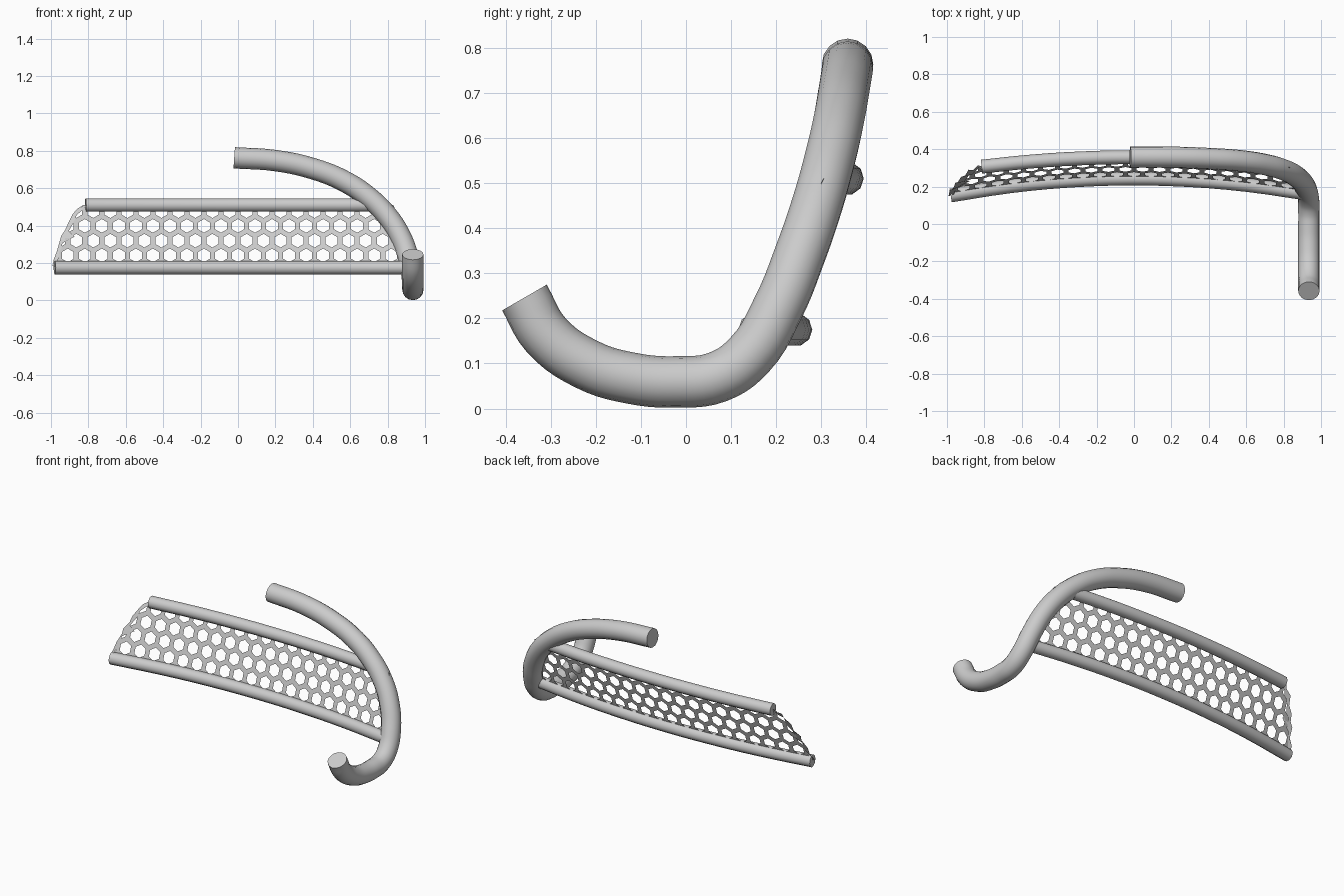
import bpy, bmesh, math
from mathutils import Vector

if "Cube" in bpy.data.objects:
    bpy.data.objects.remove(bpy.data.objects["Cube"])


def finish(ob):
    bpy.ops.object.select_all(action='DESELECT')
    ob.select_set(True)
    bpy.context.view_layer.objects.active = ob
    if ob.type == 'CURVE':
        bpy.ops.object.convert(target='MESH')
    bpy.ops.object.shade_smooth_by_angle(angle=math.radians(40))


def tube(name, pts, radius, bevel_res, res):
    cu = bpy.data.curves.new(name, 'CURVE')
    cu.dimensions = '3D'
    cu.bevel_depth = radius
    cu.bevel_resolution = bevel_res
    cu.resolution_u = res
    cu.use_fill_caps = True
    sp = cu.splines.new('BEZIER')
    sp.bezier_points.add(len(pts) - 1)
    for bp, p in zip(sp.bezier_points, pts):
        bp.co = p
        bp.handle_left_type = bp.handle_right_type = 'AUTO'
    ob = bpy.data.objects.new(name, cu)
    bpy.context.collection.objects.link(ob)
    finish(ob)


def low_y(x):
    return 0.243 - 0.094 * x * x


def high_y(x):
    return 0.357 - 0.076 * x * x


def sheet_y(x, z):
    t = (z - 0.175) / 0.335
    return low_y(x) * (1 - t) + high_y(x) * t


# Main bent tube: back arch sweeping down into the front hook
tube("frame_tube", [
    (-0.02, 0.358, 0.763), (0.2, 0.357, 0.748), (0.4, 0.35, 0.705),
    (0.57, 0.338, 0.637), (0.70, 0.318, 0.55), (0.80, 0.29, 0.45),
    (0.87, 0.252, 0.34), (0.912, 0.205, 0.225), (0.932, 0.14, 0.118),
    (0.935, 0.07, 0.07), (0.935, -0.02, 0.059), (0.935, -0.12, 0.067),
    (0.935, -0.22, 0.098), (0.935, -0.31, 0.163), (0.935, -0.358, 0.246)],
    0.057, 6, 5)

# Bowed horizontal rails
for name, fy, z, x0, x1 in (("lower_rail", low_y, 0.175, -0.98, 0.92),
                            ("upper_rail", high_y, 0.51, -0.815, 0.78)):
    xs = [x0 + (x1 - x0) * i / 6 for i in range(7)]
    tube(name, [(x, fy(x), z) for x in xs], 0.037, 3, 3)

# Perforated sheet: hexagonal rings, trimmed to the frame outline and bowed
bm = bmesh.new()
pitch, hole = 0.091, 0.0365
cell = pitch / math.sqrt(3)
for row in range(-3, 4):
    z = 0.32 + row * cell * 1.5
    for col in range(-12, 13):
        x = col * pitch + (pitch / 2 if row % 2 == 0 else 0)
        rings = [[bm.verts.new((x + r * math.sin(k * math.pi / 3), 0,
                                z + r * math.cos(k * math.pi / 3)))
                  for k in range(6)] for r in (cell, hole)]
        for k in range(6):
            j = (k + 1) % 6
            bm.faces.new((rings[0][k], rings[1][k], rings[1][j], rings[0][j]))
bmesh.ops.remove_doubles(bm, verts=bm.verts[:], dist=0.001)


def trim(co, no):
    bmesh.ops.bisect_plane(bm, geom=bm.verts[:] + bm.edges[:] + bm.faces[:],
                           plane_co=co, plane_no=no, clear_outer=True)


trim((0, 0, 0.175), (0, 0, -1))
trim((0, 0, 0.51), (0, 0, 1))
outline = [(0.975, 0.17), (0.955, 0.26), (0.91, 0.37), (0.83, 0.51)]
for (xa, za), (xb, zb) in zip(outline, outline[1:]):
    for s in (-1, 1):
        trim((s * xa, 0, za), (s * (zb - za), 0, xa - xb))
for v in bm.verts:
    v.co.y = sheet_y(v.co.x, v.co.z)
me = bpy.data.meshes.new("perforated_sheet")
bm.to_mesh(me)
bm.free()
ob = bpy.data.objects.new("perforated_sheet", me)
bpy.context.collection.objects.link(ob)
finish(ob)

# Ragged curled strip along the open left edge of the sheet
edge = [(-0.992, 0.185), (-0.985, 0.22), (-0.968, 0.265), (-0.955, 0.31),
        (-0.945, 0.345), (-0.925, 0.375), (-0.905, 0.42), (-0.885, 0.46),
        (-0.86, 0.49), (-0.835, 0.505), (-0.8, 0.51)]
width = [0.02, 0.022, 0.02, 0.016, 0.07, 0.02, 0.026, 0.022, 0.03, 0.02, 0.02]
bm = bmesh.new()
prev = None
for i, ((x, z), w) in enumerate(zip(edge, width)):
    y = sheet_y(x, z)
    curl = 0.012 if i % 2 else -0.006
    pair = [bm.verts.new((x, y + curl, z)),
            bm.verts.new((x + w, y - curl, z - 0.004))]
    if prev:
        bm.faces.new((prev[0], prev[1], pair[1], pair[0]))
    prev = pair
me = bpy.data.meshes.new("ragged_edge")
bm.to_mesh(me)
bm.free()
ob = bpy.data.objects.new("ragged_edge", me)
bpy.context.collection.objects.link(ob)
finish(ob)
